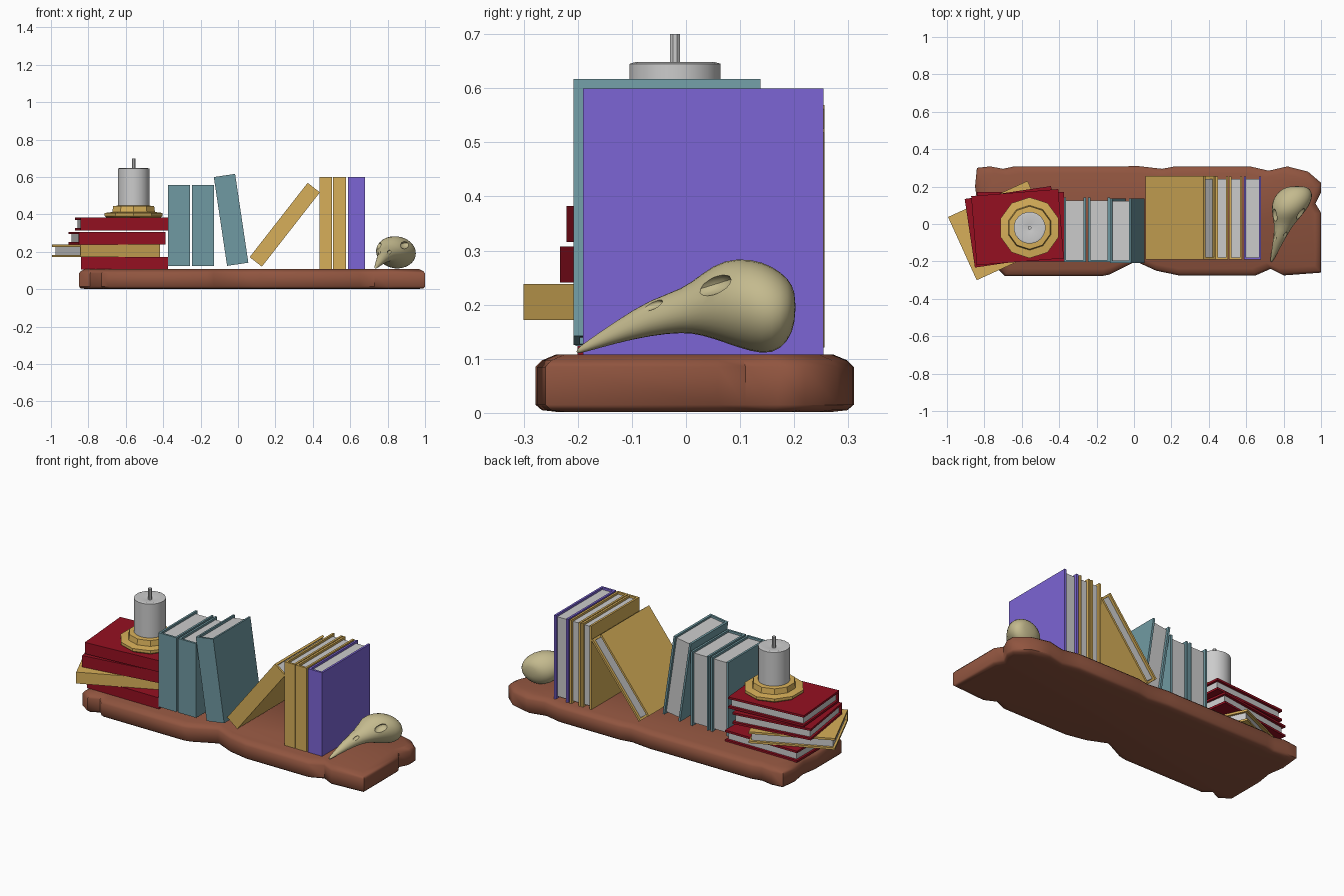
import bpy, bmesh, math
from mathutils import Matrix, Vector

if "Cube" in bpy.data.objects:
    bpy.data.objects.remove(bpy.data.objects["Cube"])


def material(name, rgb):
    m = bpy.data.materials.new(name)
    m.diffuse_color = (*rgb, 1)
    m.use_nodes = True
    m.node_tree.nodes["Principled BSDF"].inputs["Base Color"].default_value = m.diffuse_color
    return m


WOOD = material("wood", (0.28, 0.09, 0.05))
RED = material("red", (0.30, 0.005, 0.015))
GOLD = material("gold", (0.68, 0.43, 0.10))
TEAL = material("teal", (0.16, 0.32, 0.36))
PURPLE = material("purple", (0.20, 0.13, 0.66))
BONE = material("bone", (0.55, 0.49, 0.27))


def make(name, bm, mat=None, smooth=None):
    bmesh.ops.recalc_face_normals(bm, faces=bm.faces)
    me = bpy.data.meshes.new(name)
    bm.to_mesh(me)
    bm.free()
    ob = bpy.data.objects.new(name, me)
    bpy.context.collection.objects.link(ob)
    if mat:
        me.materials.append(mat)
    if smooth:
        activate(ob)
        bpy.ops.object.shade_smooth_by_angle(angle=math.radians(smooth))
    return ob


def activate(ob):
    bpy.ops.object.select_all(action='DESELECT')
    ob.select_set(True)
    bpy.context.view_layer.objects.active = ob


def loft(rings):
    """Skin a list of equal-length point rings and cap both ends."""
    bm = bmesh.new()
    rows = [[bm.verts.new(p) for p in r] for r in rings]
    n = len(rows[0])
    for a, b in zip(rows, rows[1:]):
        for i in range(n):
            j = (i + 1) % n
            bm.faces.new((a[i], a[j], b[j], b[i]))
    bm.faces.new(rows[0][::-1])
    bm.faces.new(rows[-1])
    return bm


def turned(name, profile, sides, center, mat=None, smooth=35):
    cx, cy = center
    rings = [[(cx + r * math.cos(math.tau * (i + .5) / sides),
               cy + r * math.sin(math.tau * (i + .5) / sides), z) for i in range(sides)]
             for r, z in profile]
    return make(name, loft(rings), mat, smooth)


def book(name, mat, t, d, h, matrix):
    """Local axes: x thickness, y depth (spine at -y), z height; centred."""
    c, x, y, z = 0.012, t / 2, d / 2, h / 2
    # U-shaped cover
    u = [(-x, y), (-x, -y), (x, -y), (x, y), (x - c, y), (x - c, -y + c), (-x + c, -y + c), (-x + c, y)]
    bm = loft([[(*p, s * z) for p in u] for s in (-1, 1)])
    bm.transform(matrix)
    make(name + "_cover", bm, mat)
    # page block
    bm = bmesh.new()
    bmesh.ops.create_cube(bm, size=1)
    bm.transform(matrix @ Matrix.Diagonal((t - 2 * c, d - c - 0.015, h - 0.025, 1)).copy())
    bmesh.ops.translate(bm, verts=bm.verts, vec=matrix.to_3x3() @ Vector((0, (c - 0.015) / 2, 0)))
    make(name + "_pages", bm)


def pose(x, y, z, lean=0, turn=0):
    return (Matrix.Translation((x, y, z)) @ Matrix.Rotation(math.radians(turn), 4, 'Z')
            @ Matrix.Rotation(math.radians(lean), 4, 'Y'))


# Weathered plank with chipped outline and rounded rims
outline = [(-.84, .30), (-.77, .308), (-.70, .295), (-.64, .308), (-.06, .308), (.02, .31), (.15, .295),
           (.22, .308), (.62, .308), (.72, .285), (.82, .308), (.93, .28), (1, .22), (1, .17), (.97, .11),
           (1, .06), (1, -.26), (.80, -.275), (.73, -.24), (.65, -.275), (.24, -.275), (.12, -.25),
           (.01, -.20), (-.13, -.27), (-.17, -.278), (-.69, -.278), (-.73, -.24), (-.79, -.27),
           (-.85, -.23), (-.85, .0), (-.835, .1), (-.85, .2)]


def rim(sx, sy, z):
    return [(.075 + (x - .075) * sx, .015 + (y - .015) * sy, z) for x, y in outline]


make("plank", loft([rim(.965, .87, .002), rim(.99, .96, .005), rim(1, 1, .015), rim(1, 1, .085),
                    rim(.99, .96, .097), rim(.965, .87, .108)]), WOOD, 50)

# Standing books, left to right
book("teal_book_1", TEAL, .117, .345, .435, pose(-.316, -.032, .341))
book("teal_book_2", TEAL, .117, .345, .435, pose(-.187, -.032, .341))
book("teal_book_leaning", TEAL, .115, .345, .48, pose(-.037, -.035, .371, -8.5))
book("gold_book_leaning", GOLD, .083, .445, .504, pose(.25, .033, .345, 38))
book("gold_book_1", GOLD, .066, .445, .492, pose(.470, .032, .353))
book("gold_book_2", GOLD, .070, .445, .492, pose(.543, .032, .353))
book("purple_book", PURPLE, .092, .445, .492, pose(.634, .032, .353))

# Stacked books: x, y, z centre, turn
stack = [("red_book_1", RED, -.607, -.015, .140, 0), ("gold_book_stacked", GOLD, -.705, -.035, .205, 24.4),
         ("red_book_2", RED, -.647, -.015, .274, 8.5), ("red_book_3", RED, -.623, -.017, .349, 4.6)]
for name, mat, x, y, z, turn in stack:
    book(name, mat, .067, .371, .467, pose(x, y, z, 90, turn))

# Candle on its dish
C = (-.558, -.02)
turned("candle_dish", [(.15, .382), (.163, .392), (.163, .408), (.12, .413), (.115, .445), (.09, .447)], 10, C, GOLD)
turned("candle", [(.085, .43), (.085, .645), (.075, .648), (.02, .635)], 20, C)
turned("wick", [(.01, .62), (.01, .70)], 8, C)

# Bird skull lofted tip to back: y, half width, top z, bottom z
sections = [(-.203, .004, .117, .109), (-.19, .010, .128, .111), (-.13, .022, .170, .128),
            (-.065, .036, .212, .142), (-.005, .052, .230, .148), (.03, .073, .260, .142),
            (.07, .093, .286, .128), (.12, .108, .288, .110), (.16, .100, .274, .105),
            (.19, .075, .250, .130), (.203, .035, .222, .170)]


def skull_x(y):
    return .735 + (y + .2) * .34


N = 14
rings = []
for y, w, top, bot in sections:
    mid, hh = (top + bot) / 2, (top - bot) / 2
    rings.append([(skull_x(y) + w * math.cos(math.tau * i / N), y, mid + hh * math.sin(math.tau * i / N))
                  for i in range(N)])
skull = make("bird_skull", loft(rings), BONE)
skull.modifiers.new("round", 'SUBSURF').levels = 1
# Eye sockets and nostrils: y, side offset, z, radii
bm = bmesh.new()
for y, off, z, rx, ry, rz in [(.045, .082, .235, .036, .042, .018), (-.068, .032, .198, .014, .028, .009)]:
    for s in (-1, 1):
        m = (Matrix.Translation((skull_x(y) + s * off, y, z)) @ Matrix.Rotation(.3, 4, 'X')
             @ Matrix.Diagonal((rx, ry, rz, 1)))
        bmesh.ops.create_uvsphere(bm, u_segments=14, v_segments=8, radius=1, matrix=m)
cutter = make("socket_cutter", bm, BONE)
cutter.hide_render = True
cut = skull.modifiers.new("sockets", 'BOOLEAN')
cut.object = cutter
cut.operation = 'DIFFERENCE'
activate(skull)
for mod in list(skull.modifiers):
    bpy.ops.object.modifier_apply(modifier=mod.name)
bpy.data.objects.remove(cutter)
bpy.ops.object.shade_smooth_by_angle(angle=math.radians(40))
